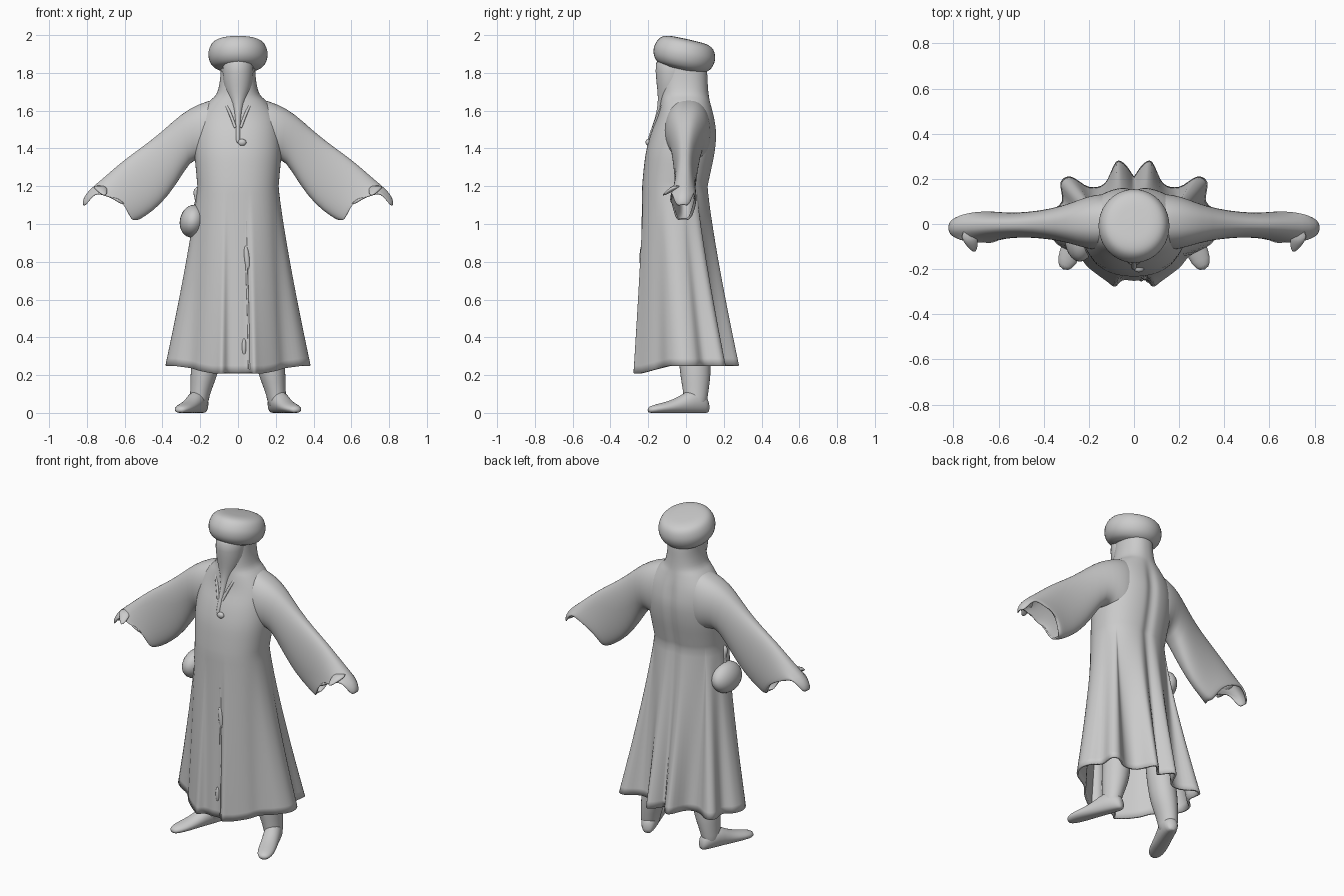
import bpy, bmesh, math
from mathutils import Vector

cube = bpy.data.objects.get("Cube")
if cube:
    bpy.data.objects.remove(cube, do_unlink=True)

clay = bpy.data.materials.new("plain_grey")
clay.use_nodes = True
GREY = (0.6, 0.6, 0.6, 1)
clay.diffuse_color = GREY
clay.node_tree.nodes["Principled BSDF"].inputs["Base Color"].default_value = GREY


def loft(name, rings, caps=(True, True), thickness=0, subdiv=0):
    """Skin a list of closed point rings."""
    bm = bmesh.new()
    rows = [[bm.verts.new(p) for p in ring] for ring in rings]
    n = len(rows[0])
    for a, b in zip(rows, rows[1:]):
        for i in range(n):
            j = (i + 1) % n
            bm.faces.new((a[i], a[j], b[j], b[i]))
    if caps[0]:
        bm.faces.new(rows[0])
    if caps[1]:
        bm.faces.new(rows[-1])
    bmesh.ops.recalc_face_normals(bm, faces=bm.faces)
    mesh = bpy.data.meshes.new(name)
    bm.to_mesh(mesh)
    bm.free()
    obj = bpy.data.objects.new(name, mesh)
    bpy.context.collection.objects.link(obj)
    mesh.materials.append(clay)
    if thickness:
        mod = obj.modifiers.new("cloth", "SOLIDIFY")
        mod.thickness = thickness
        mod.offset = -1
    if subdiv:
        mod = obj.modifiers.new("soften", "SUBSURF")
        mod.levels = mod.render_levels = subdiv
    for p in mesh.polygons:
        p.use_smooth = True
    return obj


def spline(points, steps):
    """Open Catmull-Rom curve through the points."""
    pts = [Vector(p) for p in points]
    pts = [pts[0] * 2 - pts[1]] + pts + [pts[-1] * 2 - pts[-2]]
    out = []
    for a, b, c, d in zip(pts, pts[1:], pts[2:], pts[3:]):
        for k in range(steps):
            t = k / steps
            out.append(0.5 * (2 * b + (c - a) * t + (2 * a - 5 * b + 4 * c - d) * t * t
                              + (3 * b - a - 3 * c + d) * t ** 3))
    return out + [pts[-2]]


def circle(n):
    return [math.tau * i / n for i in range(n)]


def soft_power(v, e):
    return math.copysign(abs(v) ** e, v)


def oval(c, rx, ry, n=24):
    return [(c[0] + rx * math.cos(a), c[1] + ry * math.sin(a), c[2]) for a in circle(n)]


def blob(name, centre, radii, turn=0):
    bpy.ops.mesh.primitive_uv_sphere_add(segments=24, ring_count=16, location=centre)
    obj = bpy.context.object
    obj.name = name
    obj.scale = radii
    obj.rotation_euler.y = turn
    obj.data.materials.append(clay)
    bpy.ops.object.shade_smooth()


def tube(name, points, radius):
    cu = bpy.data.curves.new(name, "CURVE")
    cu.dimensions = "3D"
    cu.bevel_depth = radius
    cu.bevel_resolution = 2
    cu.use_fill_caps = True
    sp = cu.splines.new("POLY")
    path = spline(points, 5)
    sp.points.add(len(path) - 1)
    for q, p in zip(sp.points, path):
        q.co = (*p, 1)
    cu.materials.append(clay)
    obj = bpy.data.objects.new(name, cu)
    bpy.context.collection.objects.link(obj)


# Robe: pleated hem outline (front to back) blended into oval body rings
half = spline([(0, -.252), (.05, -.25), (.085, -.278), (.12, -.255), (.2, -.195), (.25, -.14),
               (.34, -.09), (.383, -.02), (.37, .05), (.32, .1), (.325, .185), (.28, .21),
               (.2, .165), (.13, .18), (.08, .275), (.04, .265), (0, .21)], 4)
hem = half + [Vector((-p.x, p.y)) for p in reversed(half[1:-1])]
angles = [math.atan2(p.y, p.x) for p in hem]


def body_ring(z, rx, front, back):
    ring = []
    for a in angles:
        x = rx * soft_power(math.cos(a), 0.9)
        y = (front + back) / 2 + (back - front) / 2 * soft_power(math.sin(a), 0.9)
        if y > 0:      # crease down the spine, fading at the neck
            fade = min(1, max(0, (1.68 - z) / 0.15))
            y -= 0.014 * fade * math.exp(-(x / 0.03) ** 2)
        ring.append(Vector((x, y, z)))
    return ring


body = [(1.86, .09, -.1, .105), (1.8, .092, -.115, .112), (1.74, .099, -.125, .115),
        (1.685, .116, -.13, .12), (1.645, .155, -.135, .13), (1.57, .208, -.15, .15),
        (1.48, .226, -.185, .163), (1.38, .23, -.212, .155), (1.28, .222, -.225, .135),
        (1.2, .215, -.232, .118)]
rings = [body_ring(*b) for b in spline(body, 3)]
waist = rings[-1]
for k in range(1, 25):
    t = k / 24
    w = t ** 1.2
    ring = []
    for p, h in zip(waist, hem):
        rise = 0.04 * min(1, max(0, (h.y + 0.24) / 0.15))
        ring.append((p.x + (h.x - p.x) * w, p.y + (h.y - p.y) * w,
                     1.2 + (0.21 + rise - 1.2) * t))
    rings.append(ring)
loft("robe", rings, (True, False), 0.012)

# Wide sleeves: (top x, top z, bottom x, bottom z, half depth, arch of the mouth)
sections = [(.04, 1.68, .1, 1.28, .12, 0), (.13, 1.66, .15, 1.31, .125, 0),
            (.21, 1.635, .205, 1.34, .117, 0), (.3, 1.585, .25, 1.34, .09, 0),
            (.4, 1.49, .325, 1.21, .068, 0), (.51, 1.405, .41, 1.1, .056, 0),
            (.61, 1.335, .5, 1.035, .055, 0), (.71, 1.245, .53, 1.02, .064, .01),
            (.785, 1.185, .54, 1.02, .068, .04), (.82, 1.14, .545, 1.02, .067, .08),
            (.825, 1.1, .55, 1.02, .064, .1)]


def sleeve_rings(side):
    rows = []
    count = len(sections) - 1
    for k, (tx, tz, bx, bz, depth, arch) in enumerate(sections):
        row = []
        for a in circle(40):
            t = (1 - math.cos(a)) / 2
            ripple = arch * 0.17 * math.sin(3 * a) ** 2
            shift = 0.012 - 0.03 * k / count
            row.append((side * (tx + (bx - tx) * t),
                        shift + depth * soft_power(math.sin(a), 0.8),
                        tz + (bz - tz) * t + arch * 4 * t * (1 - t) - ripple))
        rows.append(row)
    return rows


# Legs and turned-out feet
foot = [(-.01, .02, .05), (.015, .043, .1), (.09, .052, .125), (.16, .048, .08),
        (.23, .05, .055), (.3, .046, .042), (.34, .02, .028)]


def foot_rings(side):
    heel = Vector((.185, .112, 0))
    along = Vector((.122, -.3, 0)).normalized()
    across = Vector((-along.y, along.x, 0))
    rows = []
    for s, w, h in foot:
        row = []
        for a in circle(20):
            p = heel + along * s + across * (w * math.cos(a))
            row.append((side * p.x, p.y, max(0, h / 2 + h * 0.56 * math.sin(a))))
        rows.append(row)
    return rows


for side, word in ((1, "left"), (-1, "right")):
    loft(word + "_sleeve", sleeve_rings(side), (True, False), 0.01, 1)
    loft(word + "_foot", foot_rings(side), subdiv=1)
    loft(word + "_leg", [oval((side * x, y, z), rx, ry) for x, y, z, rx, ry in (
        (.14, .03, .6, .08, .085), (.165, .045, .3, .078, .085), (.18, .05, .2, .073, .082),
        (.197, .052, .12, .055, .068), (.207, .05, .06, .05, .062),
        (.207, .05, .02, .042, .052))], subdiv=1)
    # Collar edge, cuff point
    tube(word + "_collar", [(side * .078, -.1, 1.665), (side * .058, -.128, 1.62),
                            (side * .036, -.15, 1.57), (side * .014, -.172, 1.51)], 0.008)
    loft(word + "_cuff_point", [oval((side * x, y, z), rx, r, 12) for x, y, z, rx, r in (
        (.735, -.04, 1.205, .035, .03), (.725, -.07, 1.185, .035, .025),
        (.715, -.095, 1.168, .024, .018), (.707, -.122, 1.15, .008, .006))], subdiv=1)

# Face tapering to a narrow beard
loft("face_and_beard", [oval((0, y, z), rx, ry) for y, z, rx, ry in (
    (-.07, 1.9, .085, .095), (-.07, 1.8, .083, .092), (-.07, 1.73, .078, .085),
    (-.08, 1.67, .055, .068), (-.105, 1.61, .027, .047), (-.135, 1.54, .017, .035),
    (-.17, 1.47, .015, .028), (-.19, 1.42, .014, .02))], subdiv=1)

# Rounded hat, tipped back
brim = spline([(.02, .078), (.095, .074), (.136, .055), (.156, .01), (.152, -.035),
               (.13, -.068), (.095, -.085)], 4)
hat = loft("hat", [oval((0, 0, p.y), p.x, p.x * 1.05, 40) for p in brim])
hat.location = (0, -.008, 1.902)
hat.rotation_euler.x = -0.22

# Belt pouch and its tie
blob("pouch", (-.24, -.052, 1.015), (.068, .115, .087), 0.2)
tube("pouch_tie", [(-.2, -.07, 1.19), (-.222, -.065, 1.17), (-.215, -.06, 1.12),
                   (-.228, -.055, 1.07)], 0.014)

# Front overlap and clasps
tube("front_edge", [(.04, -.226, 1.05), (.045, -.234, .8), (.055, -.243, .5),
                    (.06, -.253, .23)], 0.006)
blob("chest_clasp", (.022, -.2, 1.432), (.022, .014, .018))
blob("waist_clasp", (.047, -.234, .82), (.014, .012, .065), -0.1)
blob("knee_clasp", (.032, -.242, .35), (.012, .012, .045))
